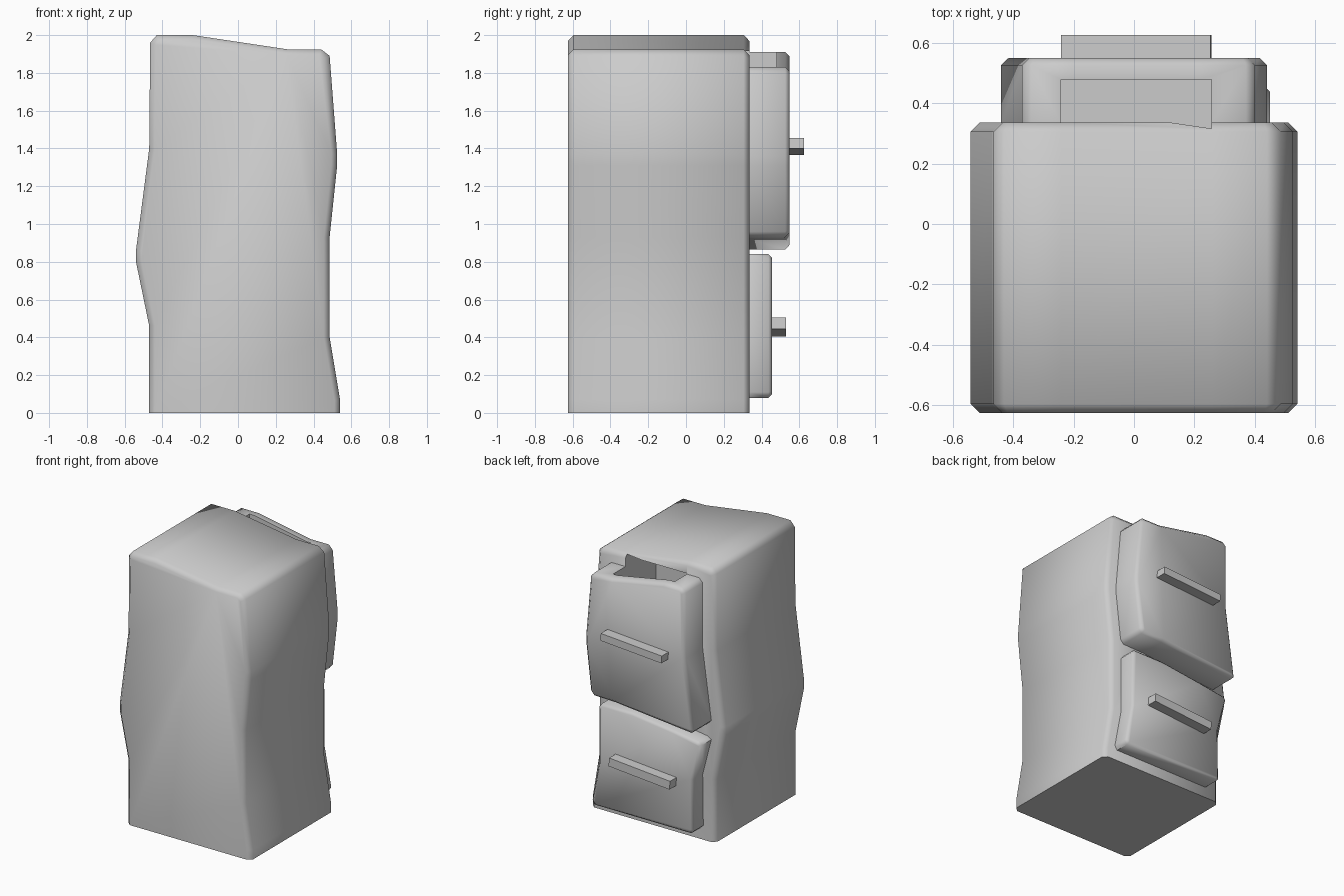
import bpy, bmesh, math

if "Cube" in bpy.data.objects:
    bpy.data.objects.remove(bpy.data.objects["Cube"])

def finish(ob, angle):
    bpy.ops.object.select_all(action='DESELECT')
    ob.select_set(True)
    bpy.context.view_layer.objects.active = ob
    bpy.ops.object.shade_smooth_by_angle(angle=math.radians(angle))

def slab(name, profile, y0, y1, bevel, bevel_rear=False):
    """Extrude an (x, z) outline along y and chamfer its rim."""
    bm = bmesh.new()
    face = bm.faces.new([bm.verts.new((x, y0, z)) for x, z in profile])
    new = bmesh.ops.extrude_face_region(bm, geom=[face])['geom']
    for v in new:
        if isinstance(v, bmesh.types.BMVert):
            v.co.y = y1
    bmesh.ops.recalc_face_normals(bm, faces=bm.faces)
    ys = (y0, y1) if bevel_rear else (y1,)
    rim = [e for e in bm.edges
           if any(all(abs(v.co.y - y) < 1e-5 for v in e.verts) for y in ys)
           and max(v.co.z for v in e.verts) > 0.01]
    bmesh.ops.bevel(bm, geom=rim, offset=bevel, offset_type='OFFSET',
                    segments=1, profile=0.5, affect='EDGES')
    bmesh.ops.recalc_face_normals(bm, faces=bm.faces)
    me = bpy.data.meshes.new(name)
    bm.to_mesh(me)
    bm.free()
    ob = bpy.data.objects.new(name, me)
    bpy.context.collection.objects.link(ob)
    return ob

def box(name, lo, hi, tilt=0.0):
    centre = [(a + b) / 2 for a, b in zip(lo, hi)]
    bpy.ops.mesh.primitive_cube_add(size=1, location=centre, rotation=(0, -tilt, 0))
    ob = bpy.context.object
    ob.name = name
    ob.scale = [b - a for a, b in zip(lo, hi)]
    return ob

# Wobbly cabinet body
body = slab("cabinet_body", [
    (-.47, 0), (-.47, .46), (-.54, .80), (-.54, .86), (-.47, 1.40),
    (-.465, 1.96), (-.43, 2.0), (-.24, 2.0), (.26, 1.925), (.44, 1.925),
    (.485, 1.89), (.525, 1.37), (.525, 1.31), (.485, .93), (.485, .40),
    (.54, .07), (.54, 0)], -.625, .335, .03, True)

# Upper drawer, pulled further out
upper = slab("upper_drawer", [
    (-.37, 1.88), (-.34, 1.91), (-.20, 1.91), (.22, 1.832), (.37, 1.832),
    (.40, 1.80), (.44, 1.36), (.44, 1.31), (.40, .96), (.375, .93),
    (.20, .925), (-.415, .865), (-.44, .89), (-.37, 1.40)], .33, .548, .023)

# Lower drawer
lower = slab("lower_drawer", [
    (-.41, .77), (-.20, .80), (.12, .84), (.37, .84), (.395, .81), (.395, .40),
    (.45, .11), (.43, .08), (-.35, .08), (-.375, .105), (-.37, .48),
    (-.44, .75)], .33, .455, .018)

# Open storage space behind the upper drawer front
cavity = box("drawer_cavity_cutter", (-.242, -.02, .98), (.256, .478, 1.915))
cavity.hide_render = True
cavity.hide_set(True)
for ob in (body, upper):
    finish(ob, 50)
    mod = ob.modifiers.new("cavity", 'BOOLEAN')
    mod.operation = 'DIFFERENCE'
    mod.solver = 'EXACT'
    mod.object = cavity
    bpy.context.view_layer.objects.active = ob
    bpy.ops.object.modifier_apply(modifier=mod.name)
    finish(ob, 50)
finish(lower, 50)
bpy.data.objects.remove(cavity)

# Slightly tilted bar handles
box("upper_handle", (-.24, .53, 1.383), (.255, .625, 1.437), .07)
box("lower_handle", (-.24, .44, .424), (.255, .53, .486), .08)
